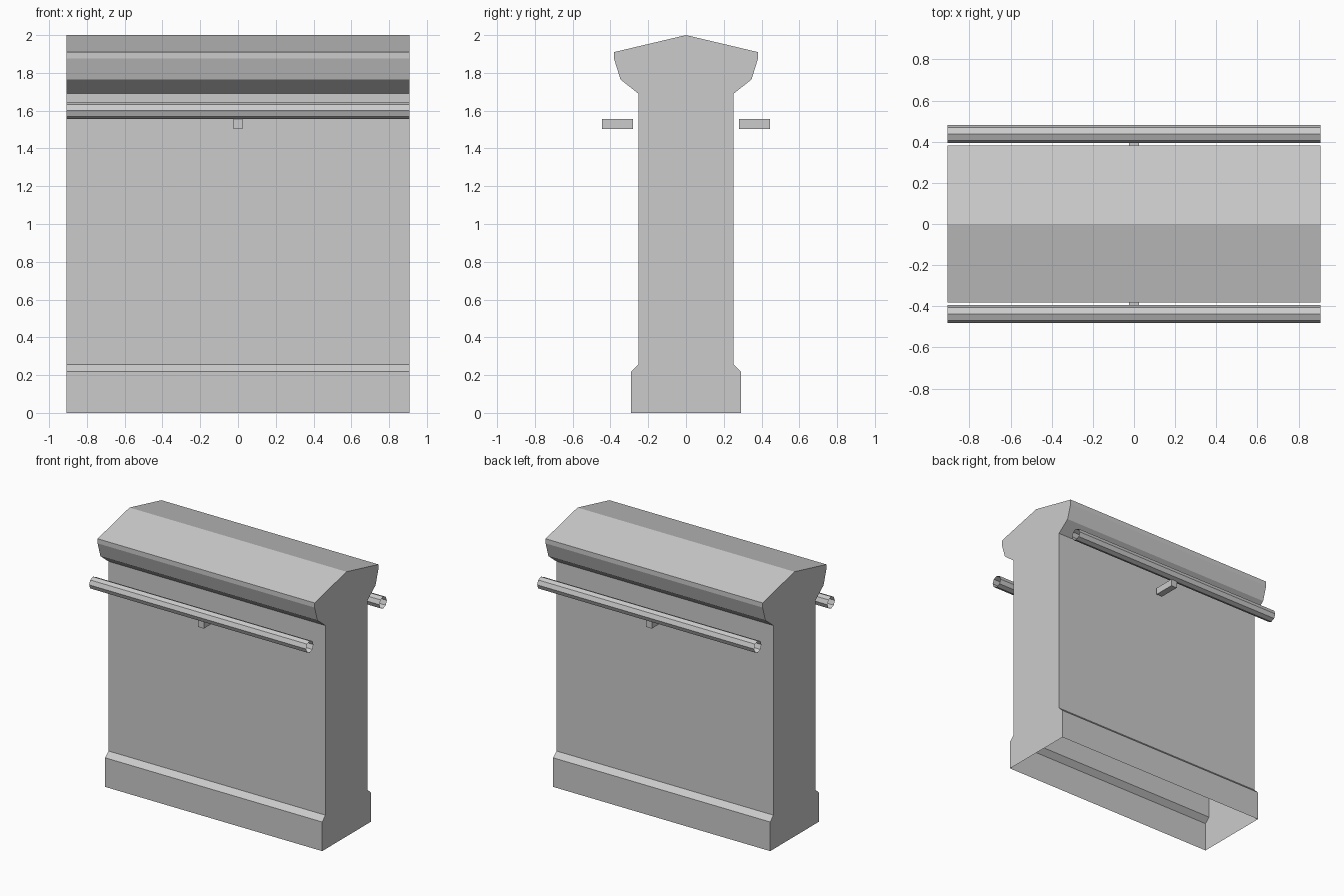
import bpy, bmesh, math

if "Cube" in bpy.data.objects:
    bpy.data.objects.remove(bpy.data.objects["Cube"])

HALF = 0.907  # half length along x


def make_object(name, bm):
    mesh = bpy.data.meshes.new(name)
    bm.to_mesh(mesh)
    bm.free()
    obj = bpy.data.objects.new(name, mesh)
    bpy.context.collection.objects.link(obj)
    return obj


def sweep_x(bm, section, closed=True):
    """Sweep a clockwise (y, z) section from -HALF to HALF; returns the end loops."""
    a, b = ([bm.verts.new((x, y, z)) for y, z in section] for x in (-HALF, HALF))
    n = len(section)
    for i in range(n if closed else n - 1):
        j = (i + 1) % n
        bm.faces.new((a[i], b[i], b[j], a[j]))
    return a, b


# Wall: plinth, shaft and pitched coping in one profile, open underneath
half = [(0.29, 0.0), (0.29, 0.22), (0.252, 0.257), (0.252, 1.69),
        (0.347, 1.765), (0.381, 1.875), (0.381, 1.91)]
profile = [(-y, z) for y, z in half] + [(0, 2.0)] + half[::-1]
bm = bmesh.new()
left, right = sweep_x(bm, profile, closed=False)
bm.faces.new(left)
bm.faces.new(right[::-1])
make_object("parapet_wall", bm)

for side, s in (("front", -1), ("back", 1)):
    # Handrail: open-ended eight-sided tube
    ring = [(s * 0.438 + 0.044 * math.cos(-i * math.pi / 4),
             1.60 + 0.045 * math.sin(-i * math.pi / 4)) for i in range(8)]
    bm = bmesh.new()
    sweep_x(bm, ring)
    make_object(side + "_handrail", bm)

    # Small bracket under the middle of the rail
    bm = bmesh.new()
    bmesh.ops.create_cube(bm, size=1)
    bmesh.ops.scale(bm, vec=(0.05, 0.163, 0.052), verts=bm.verts)
    bmesh.ops.translate(bm, vec=(0, s * 0.362, 1.53), verts=bm.verts)
    make_object(side + "_rail_bracket", bm)
